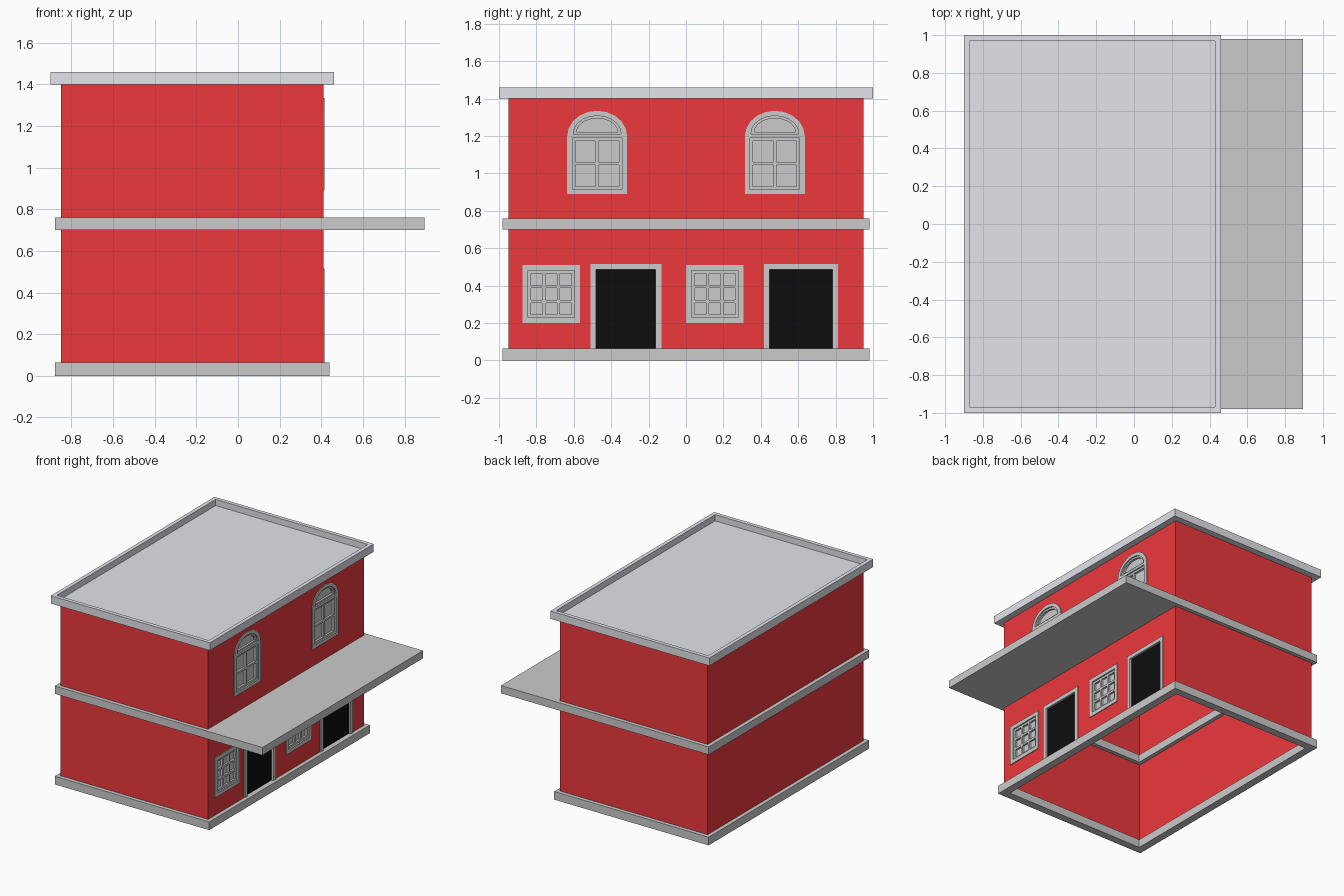
import bpy, math

if "Cube" in bpy.data.objects:
    bpy.data.objects.remove(bpy.data.objects["Cube"])

def mat(name, rgb):
    m = bpy.data.materials.new(name)
    m.diffuse_color = (*rgb, 1)
    m.use_nodes = True
    m.node_tree.nodes["Principled BSDF"].inputs["Base Color"].default_value = m.diffuse_color
    return m

RED = mat("red_paint", (0.85, 0.04, 0.045))
BLACK = mat("black_door", (0.004, 0.004, 0.004))
SLATE = mat("roof_grey", (0.77, 0.78, 0.83))

def rect(u0, u1, v0, v1):
    return [(u0, v0), (u1, v0), (u1, v1), (u0, v1)]

def arch(c, half, v0, spring, rise, n=10):
    """Outline with straight sides and an elliptical top."""
    top = [(c + half * math.cos(math.pi * i / n), spring + rise * math.sin(math.pi * i / n))
           for i in range(n + 1)]
    return top if v0 == spring else [(c - half, v0), (c + half, v0)] + top

def plate(name, loops, lo, hi, facing="z", material=None):
    """Extrude a filled outline (first loop) with holes (other loops) from lo to hi.
    facing 'x' draws the outline in y,z; 'z' draws it in x,y."""
    cu = bpy.data.curves.new(name, 'CURVE')
    cu.dimensions, cu.fill_mode, cu.extrude = '2D', 'BOTH', (hi - lo) / 2
    for loop in loops:
        s = cu.splines.new('POLY')
        s.points.add(len(loop) - 1)
        for p, (u, v) in zip(s.points, loop):
            p.co = (u, v, 0, 1)
        s.use_cyclic_u = True
    tmp = bpy.data.objects.new(name + "_tmp", cu)
    bpy.context.collection.objects.link(tmp)
    bpy.context.view_layer.update()
    me = bpy.data.meshes.new_from_object(tmp.evaluated_get(bpy.context.evaluated_depsgraph_get()))
    bpy.data.objects.remove(tmp)
    me.name = name
    me.shade_flat()
    me.materials.clear()
    if material:
        me.materials.append(material)
    ob = bpy.data.objects.new(name, me)
    bpy.context.collection.objects.link(ob)
    mid = (lo + hi) / 2
    if facing == "x":
        ob.rotation_euler = (math.pi / 2, 0, math.pi / 2)
        ob.location.x = mid
    else:
        ob.location.z = mid
    return ob

def panes(u0, u1, v0, v1, nu, nv, bar=0.016):
    """Grid of pane holes separated by bars."""
    w, h = (u1 - u0 - bar * (nu + 1)) / nu, (v1 - v0 - bar * (nv + 1)) / nv
    return [rect(u0 + bar + i * (w + bar), u0 + bar + i * (w + bar) + w,
                 v0 + bar + j * (h + bar), v0 + bar + j * (h + bar) + h)
            for i in range(nu) for j in range(nv)]

X0, X1, Y = -0.85, 0.41, 0.95      # wall extents
FRAME = (0.385, 0.416)             # frame depth range in x
SASH = (0.388, 0.405)
GLASS = (0.384, 0.390)
wall_holes = []

# Square ground floor windows
for i, a in enumerate((-0.875, 0.0), 1):
    b = a + 0.308
    opening = rect(a + 0.03, b - 0.03, 0.23, 0.48)
    plate(f"lower_window_frame_{i}", [rect(a, b, 0.20, 0.51), opening], *FRAME, "x")
    plate(f"lower_window_sash_{i}", [opening] + panes(a + 0.03, b - 0.03, 0.23, 0.48, 3, 3), *SASH, "x")
    plate(f"lower_window_glass_{i}", [opening], *GLASS, "x")
    wall_holes.append(rect(a + 0.02, b - 0.02, 0.22, 0.49))

# Arched upper windows
for i, c in enumerate((-0.475, 0.475), 1):
    lower = rect(c - 0.132, c + 0.132, 0.915, 1.19)
    fan = arch(c, 0.128, 1.21, 1.21, 0.098)
    fan_hole = arch(c, 0.110, 1.222, 1.222, 0.072)
    plate(f"arched_window_frame_{i}", [arch(c, 0.16, 0.89, 1.20, 0.135), lower, fan], *FRAME, "x")
    plate(f"arched_window_sash_{i}", [lower] + panes(c - 0.132, c + 0.132, 0.915, 1.19, 2, 2), *SASH, "x")
    plate(f"arched_window_fan_sash_{i}", [fan, fan_hole], *SASH, "x")
    plate(f"arched_window_glass_{i}", [arch(c, 0.14, 0.905, 1.20, 0.115)], *GLASS, "x")
    wall_holes.append(arch(c, 0.145, 0.90, 1.20, 0.12))

# Doors with three-sided frames
for i, (a, b) in enumerate(((-0.51, -0.132), (0.417, 0.812)), 1):
    t = 0.03
    outline = [(a, 0.06), (a + t, 0.06), (a + t, 0.485), (b - t, 0.485),
               (b - t, 0.06), (b, 0.06), (b, 0.515), (a, 0.515)]
    plate(f"door_frame_{i}", [outline], *FRAME, "x")
    plate(f"door_panel_{i}", [rect(a + t, b - t, 0.06, 0.485)], 0.39, 0.40, "x", BLACK)
    wall_holes.append(rect(a + 0.02, b - 0.02, 0.055, 0.495))

# Walls: pierced main wall plus a sheet round the other three sides
plate("main_wall", [rect(-Y, Y, 0.02, 1.41)] + wall_holes, X1, X1, "x", RED)
path = [(X1, -Y), (X0, -Y), (X0, Y), (X1, Y)]
me = bpy.data.meshes.new("side_walls")
me.from_pydata([(x, y, z) for z in (0.02, 1.41) for x, y in path], [],
               [(i + 1, i, i + 4, i + 5) for i in range(3)])
me.materials.append(RED)
bpy.context.collection.objects.link(bpy.data.objects.new("side_walls", me))

# Base ring, and middle band widened into the canopy
inner = rect(X0 + 0.03, X1 - 0.03, -Y + 0.03, Y - 0.03)
plate("base_band", [rect(-0.88, 0.44, -0.98, 0.98), inner], 0.0, 0.063)
plate("canopy_band", [rect(-0.88, 0.895, -0.98, 0.98), inner], 0.70, 0.76)

# Roof deck with raised parapet
plate("parapet", [rect(-0.90, 0.46, -1, 1), rect(-0.87, 0.43, -0.97, 0.97)], 1.40, 1.46, "z", SLATE)
plate("roof_deck", [rect(-0.87, 0.43, -0.97, 0.97)], 1.40, 1.412, "z", SLATE)
